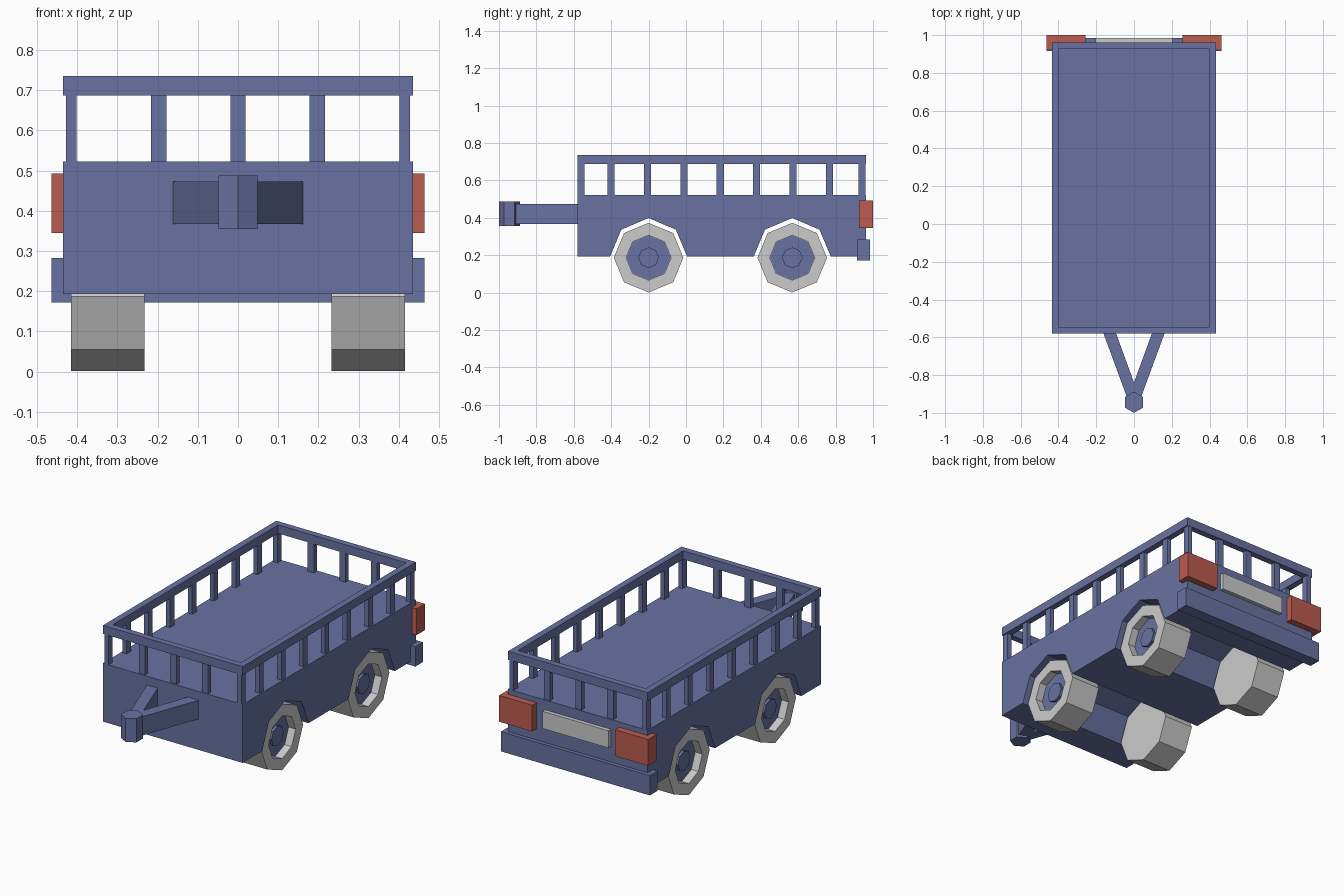
import bpy, bmesh
from math import sin, cos, pi
from mathutils import Vector

if "Cube" in bpy.data.objects:
    bpy.data.objects.remove(bpy.data.objects["Cube"])

def material(name, rgb):
    m = bpy.data.materials.new(name)
    m.diffuse_color = (*rgb, 1)
    m.use_nodes = True
    m.node_tree.nodes["Principled BSDF"].inputs["Base Color"].default_value = m.diffuse_color
    return m

BLUE = material("blue_paint", (0.14, 0.17, 0.36))
RED = material("red_lens", (0.50, 0.11, 0.08))

def finish(name, bm, *mats):
    bmesh.ops.recalc_face_normals(bm, faces=bm.faces)
    me = bpy.data.meshes.new(name)
    bm.to_mesh(me)
    bm.free()
    ob = bpy.data.objects.new(name, me)
    bpy.context.collection.objects.link(ob)
    for m in mats:
        me.materials.append(m)
    return ob

def prism(name, pts, offset, *mats):
    """Extrude a closed outline along an offset vector."""
    bm = bmesh.new()
    f = bm.faces.new([bm.verts.new(p) for p in pts])
    r = bmesh.ops.extrude_face_region(bm, geom=[f], use_keep_orig=True)
    vs = [g for g in r["geom"] if isinstance(g, bmesh.types.BMVert)]
    bmesh.ops.translate(bm, verts=vs, vec=offset)
    return finish(name, bm, *mats)

def box(name, x, y, z, *mats):
    pts = [(x[0], y[0], z[0]), (x[1], y[0], z[0]), (x[1], y[1], z[0]), (x[0], y[1], z[0])]
    return prism(name, pts, (0, 0, z[1] - z[0]), *mats)

W, Y0, Y1 = 0.435, -0.58, 0.962
AXLES, AXLE_Z = (-0.2, 0.568), 0.187
BOTTOM, DECK = 0.193, 0.522

# Body: side profile with octagonal wheel arches, extruded across the width
profile = [(Y1, BOTTOM), (Y1, DECK), (Y0, DECK), (Y0, BOTTOM)]
for a in AXLES:
    for k in range(5):
        t = pi - k * pi / 4
        profile.append((a + 0.206 * cos(t), max(BOTTOM, AXLE_Z + 0.212 * sin(t))))
prism("body", [(-W, y, z) for y, z in profile], (2 * W, 0, 0), BLUE)

# Top rail: rectangular frame
R0, R1, RT = 0.687, 0.735, 0.036
bm = bmesh.new()
rings = []
for inset, z in ((0, R0), (0, R1), (RT, R1), (RT, R0)):
    x, a, b = W - inset, Y0 + inset, Y1 - inset
    rings.append([bm.verts.new(p) for p in ((-x, a, z), (x, a, z), (x, b, z), (-x, b, z))])
for i in range(4):
    r, s = rings[i], rings[(i + 1) % 4]
    for j in range(4):
        k = (j + 1) % 4
        bm.faces.new((r[j], r[k], s[k], s[j]))
finish("top_rail", bm, BLUE)

# Railing posts along the sides and the two ends
def post(x, y, hx, hy):
    box("rail_post", (x - hx, x + hx), (y - hy, y + hy), (DECK - 0.01, R0 + 0.01), BLUE)

ya, yb = Y0 + 0.019, Y1 - 0.02
for i in range(9):
    y = min(max(-0.595 + i * 0.1945, ya), yb)
    for s in (-1, 1):
        post(s * 0.414, y, 0.013, 0.019)
for x in (-0.197, 0, 0.197):
    for y in (ya, yb):
        post(x, y, 0.019, 0.013)

# Wheels: eight-sided tyre with a dished rim, lathed from (radius, x) rings
def wheel(side, y):
    bm = bmesh.new()
    rings = []
    for r, x in ((0.186, 0.233), (0.186, 0.415), (0.12, 0.415), (0.12, 0.367)):
        rings.append([bm.verts.new((side * x, y + r * cos(k * pi / 4), AXLE_Z + r * sin(k * pi / 4)))
                      for k in range(8)])
    for a, b in zip(rings, rings[1:]):
        for j in range(8):
            k = (j + 1) % 8
            bm.faces.new((a[j], a[k], b[k], b[j]))
    bm.faces.new(rings[0])
    bm.faces.new(rings[-1])
    finish("tyre", bm)
    for name, r, x, d in (("rim", 0.119, 0.36, 0.012), ("hub_cap", 0.055, 0.365, 0.022)):
        prism(name, [(side * x, y + r * cos(k * pi / 4), AXLE_Z + r * sin(k * pi / 4))
                     for k in range(8)], (side * d, 0, 0), BLUE)

for s in (-1, 1):
    for a in AXLES:
        wheel(s, a)

# Tow hitch: two converging bars and a hexagonal coupling
for s in (-1, 1):
    prism("tow_bar", [(s * x, y, 0.367) for x, y in
          ((0.165, -0.57), (0.04, -0.91), (0, -0.93), (0, -0.84), (0.098, -0.57))],
          (0, 0, 0.106), BLUE)
prism("tow_coupling", [(0.056 * sin(k * pi / 3), -0.944 + 0.056 * cos(k * pi / 3), 0.355)
                       for k in range(6)], (0, 0, 0.133), BLUE)

# Rear bumper, lights and plate
box("rear_bumper", (-0.464, 0.464), (0.915, 0.984), (0.172, 0.283), BLUE)
for s in (-1, 1):
    box("tail_light", sorted((s * 0.258, s * 0.464)), (0.925, 1.0), (0.345, 0.493), RED)
box("rear_plate", (-0.205, 0.205), (0.95, 0.984), (0.37, 0.467))
